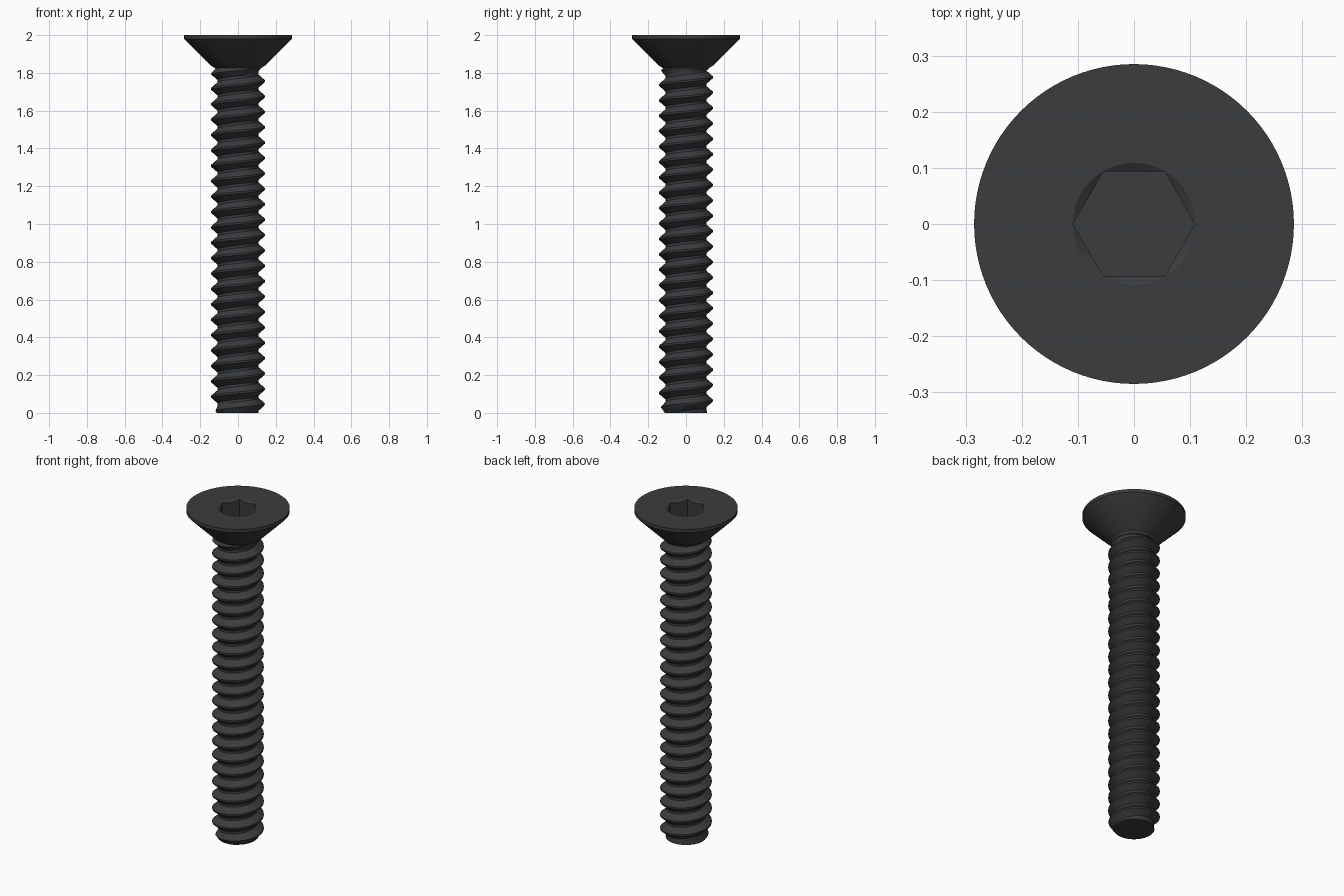
import bpy, bmesh, math

if "Cube" in bpy.data.objects:
    bpy.data.objects.remove(bpy.data.objects["Cube"])

SEG = 96
PITCH, MAJOR, MINOR = 0.0815, 0.142, 0.108
CREST_Z = 0.045
NECK_Z = 1.83

steel = bpy.data.materials.new("black_steel")
steel.diffuse_color = (0.042, 0.045, 0.049, 1)
steel.use_nodes = True
steel.node_tree.nodes["Principled BSDF"].inputs["Base Color"].default_value = steel.diffuse_color


def finish(bm, name, angle):
    bmesh.ops.recalc_face_normals(bm, faces=bm.faces)
    mesh = bpy.data.meshes.new(name)
    bm.to_mesh(mesh)
    bm.free()
    obj = bpy.data.objects.new(name, mesh)
    bpy.context.collection.objects.link(obj)
    mesh.materials.append(steel)
    bpy.ops.object.select_all(action='DESELECT')
    obj.select_set(True)
    bpy.context.view_layer.objects.active = obj
    bpy.ops.object.shade_smooth_by_angle(angle=math.radians(angle))
    return obj


def ring(bm, fn):
    """Closed ring of vertices; fn(angle) gives (radius, z)."""
    verts = []
    for i in range(SEG):
        a = math.tau * i / SEG
        r, z = fn(a)
        verts.append(bm.verts.new((r * math.cos(a), r * math.sin(a), z)))
    return verts


def bridge(bm, lower, upper):
    for i in range(SEG):
        j = (i + 1) % SEG
        bm.faces.new((lower[i], lower[j], upper[j], upper[i]))


# Countersunk head with chamfered hex socket
FLAT = 0.094
CORNER = FLAT / math.cos(math.pi / 6)


def hex_radius(a):
    return FLAT / math.cos(a % (math.pi / 3) - math.pi / 6)


def hex_edge(a):
    r = hex_radius(a)
    return r, 2.0 - (CORNER + 0.0005 - r) * 0.6


bm = bmesh.new()
profile = [(0.115, 1.815), (0.122, 1.826), (0.142, 1.838), (0.285, 1.98), (0.285, 2.0),
           (CORNER + 0.0005, 2.0)]
rings = [ring(bm, lambda a, p=p: p) for p in profile]
rings.append(ring(bm, hex_edge))
rings.append(ring(bm, lambda a: (hex_radius(a), 1.88)))
for lower, upper in zip(rings, rings[1:]):
    bridge(bm, lower, upper)
bm.faces.new(rings[-1])
bm.faces.new(rings[0])
finish(bm, "countersunk_head", 25)

# Threaded shank: helical V profile swept, trimmed at both ends
bm = bmesh.new()
thread = [(-0.5, MINOR), (-0.42, MINOR), (-0.06, MAJOR), (0.06, MAJOR), (0.42, MINOR)]
turns = math.ceil(NECK_Z / PITCH) + 3
columns = []
for i in range(SEG + 1):
    a = math.tau * i / SEG
    col = []
    for k in range(-2, turns):
        for t, r in thread:
            z = CREST_Z + PITCH * (k + t + i / SEG)
            col.append(bm.verts.new((r * math.cos(a), r * math.sin(a), z)))
    columns.append(col)
for c0, c1 in zip(columns, columns[1:]):
    for k in range(len(c0) - 1):
        bm.faces.new((c0[k], c1[k], c1[k + 1], c0[k + 1]))
bmesh.ops.remove_doubles(bm, verts=bm.verts, dist=1e-5)
for z, n in ((0.0, -1), (NECK_Z, 1)):
    cut = bmesh.ops.bisect_plane(bm, geom=bm.verts[:] + bm.edges[:] + bm.faces[:],
                                 plane_co=(0, 0, z), plane_no=(0, 0, n), clear_outer=True)
    edges = [e for e in cut["geom_cut"] if isinstance(e, bmesh.types.BMEdge)]
    bmesh.ops.edgeloop_fill(bm, edges=edges)

# Chamfer the tip and fade the thread under the head
for v in bm.verts:
    r = math.hypot(v.co.x, v.co.y)
    limit = min(0.112 + v.co.z * 0.7, 0.118 + (NECK_Z - v.co.z) * 0.8)
    if r > limit:
        v.co.x *= limit / r
        v.co.y *= limit / r
finish(bm, "threaded_shank", 25)
